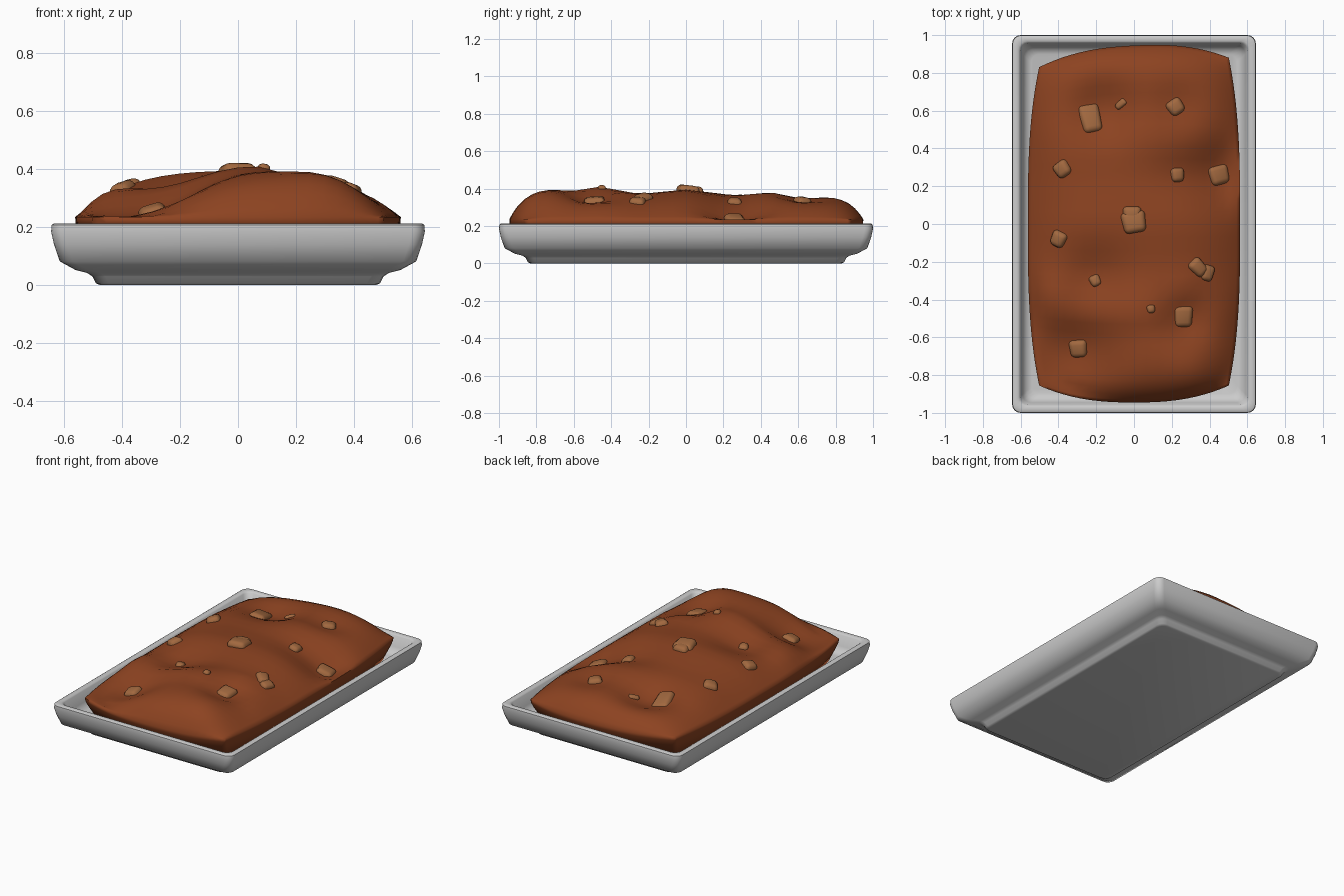
import bpy, bmesh, math
from mathutils import Vector, Matrix
from mathutils.bvhtree import BVHTree

cube = bpy.data.objects.get("Cube")
if cube:
    bpy.data.objects.remove(cube, do_unlink=True)


def material(name, rgb):
    m = bpy.data.materials.new(name)
    m.use_nodes = True
    m.diffuse_color = (*rgb, 1)
    bsdf = m.node_tree.nodes["Principled BSDF"]
    bsdf.inputs["Base Color"].default_value = (*rgb, 1)
    bsdf.inputs["Roughness"].default_value = 0.7
    return m


ceramic = material("light grey ceramic", (0.6, 0.6, 0.6))
chocolate = material("chocolate brown", (0.265, 0.056, 0.015))
nut_tan = material("nut tan", (0.36, 0.14, 0.05))


def finish(name, bm, mat, angle):
    bmesh.ops.recalc_face_normals(bm, faces=bm.faces)
    mesh = bpy.data.meshes.new(name)
    bm.to_mesh(mesh)
    bm.free()
    mesh.materials.append(mat)
    ob = bpy.data.objects.new(name, mesh)
    bpy.context.collection.objects.link(ob)
    bpy.ops.object.select_all(action='DESELECT')
    ob.select_set(True)
    bpy.context.view_layer.objects.active = ob
    bpy.ops.object.shade_smooth_by_angle(angle=math.radians(angle))


def bridge(bm, a, b):
    n = len(a)
    for i in range(n):
        j = (i + 1) % n
        bm.faces.new((a[i], a[j], b[j], b[i]))


# Tray: rounded rectangles following an (inset, height) wall profile
def tray_ring(bm, inset, z, radius=0.045, steps=4):
    ring = []
    for k, (sx, sy) in enumerate(((1, 1), (-1, 1), (-1, -1), (1, -1))):
        for s in range(steps + 1):
            a = math.pi / 2 * (k + s / steps)
            ring.append(bm.verts.new((
                sx * (0.645 - inset - radius) + radius * math.cos(a),
                sy * (1.0 - inset - radius) + radius * math.sin(a), z)))
    return ring


bm = bmesh.new()
profile = [(0.17, 0), (0.155, 0.006), (0.143, 0.03), (0.125, 0.042),
           (0.085, 0.052), (0.03, 0.082), (0.01, 0.14), (0, 0.185),
           (0.002, 0.208), (0.01, 0.213), (0.032, 0.213), (0.042, 0.205),
           (0.055, 0.14), (0.075, 0.11), (0.1, 0.1)]
rings = [tray_ring(bm, *p) for p in profile]
for a, b in zip(rings, rings[1:]):
    bridge(bm, a, b)
bm.faces.new(rings[0])
bm.faces.new(rings[-1])
finish("tray", bm, ceramic, 50)

# Cake: lumpy dome mapped on a bulging rectangle
RIDGE = [(-1, 0.38), (-0.73, 0.4), (-0.58, 0.4), (-0.48, 0.42), (-0.25, 0.375),
         (0, 0.395), (0.26, 0.365), (0.48, 0.395), (0.74, 0.375), (1, 0.35)]
# Hollows and bumps: x, y, radius, height change
LUMPS = [(-0.16, 0.6, 0.18, -0.1), (0.22, 0.62, 0.14, -0.045),
         (0.23, 0.26, 0.13, -0.02), (0.45, 0.26, 0.17, -0.07),
         (-0.21, -0.3, 0.17, -0.062), (-0.29, -0.69, 0.21, -0.125),
         (0.27, -0.49, 0.13, -0.07), (0.12, -0.4, 0.07, 0.005),
         (0.27, -0.34, 0.08, 0.022), (0.32, -0.8, 0.13, 0.025),
         (-0.46, -0.36, 0.13, 0.025), (-0.38, 0.29, 0.15, 0.012)]
EDGE = 0.235


def ridge_height(y):
    for (a, p), (b, q) in zip(RIDGE, RIDGE[1:]):
        if y <= b:
            return p + (q - p) * (y - a) / (b - a)


def cake_point(u, v):
    x = u * (0.562 - 0.06 * abs(v) ** 3)
    y = v * (0.945 - 0.09 * abs(u) ** 2.5 + (0.025 * u if v > 0 else 0))
    dome = (1 - abs(u) ** 3) * (1 - abs(v) ** 14)
    z = EDGE + (ridge_height(y) - EDGE) * dome
    for cx, cy, r, dz in LUMPS:
        spread = math.exp(-((x - cx) ** 2 + (y - cy) ** 2) / r ** 2)
        z += dz * min(1, 3 * dome) * spread
    return Vector((x, y, max(z, EDGE - 0.01)))


def warp(t):
    return math.copysign(1 - (1 - abs(t)) ** 1.4, t)


bm = bmesh.new()
NX, NY = 22, 36
grid = [[bm.verts.new(cake_point(warp(2 * i / NX - 1), warp(2 * j / NY - 1)))
         for i in range(NX + 1)] for j in range(NY + 1)]
for j in range(NY):
    for i in range(NX):
        bm.faces.new((grid[j][i], grid[j][i + 1], grid[j + 1][i + 1], grid[j + 1][i]))
border = (grid[0][:-1] + [row[-1] for row in grid[:-1]]
          + grid[-1][:0:-1] + [row[0] for row in grid[:0:-1]])
previous = border
for scale, z in ((0.998, 0.215), (0.98, 0.18), (0.93, 0.1)):
    ring = [bm.verts.new((v.co.x * scale, v.co.y * scale, z)) for v in border]
    bridge(bm, previous, ring)
    previous = ring
bm.faces.new(previous)
bmesh.ops.recalc_face_normals(bm, faces=bm.faces)
surface = BVHTree.FromBMesh(bm)
finish("chocolate_cake", bm, chocolate, 85)

# Nut chunks: x, y, width, length, turn in degrees
NUTS = [(-0.23, 0.56, 0.115, 0.165, 12), (-0.07, 0.635, 0.04, 0.07, -50),
        (0.22, 0.62, 0.09, 0.09, 35), (-0.38, 0.29, 0.09, 0.09, 35),
        (0.23, 0.26, 0.075, 0.08, 5), (0.45, 0.26, 0.115, 0.11, 15),
        (0, 0.01, 0.13, 0.12, 10), (-0.01, 0.055, 0.1, 0.08, 0),
        (-0.4, -0.08, 0.085, 0.09, -25), (0.34, -0.23, 0.08, 0.105, 45),
        (0.39, -0.26, 0.07, 0.09, -15), (-0.205, -0.3, 0.06, 0.065, 25),
        (0.09, -0.45, 0.045, 0.045, 10), (0.26, -0.49, 0.105, 0.12, 0),
        (-0.295, -0.66, 0.1, 0.1, 5)]
for n, (x, y, w, l, turn) in enumerate(NUTS):
    spot, normal, _, _ = surface.ray_cast(Vector((x, y, 1)), Vector((0, 0, -1)))
    tilt = Vector((0, 0, 1)).rotation_difference(normal).to_matrix().to_4x4()
    height = min(0.05, 0.5 * min(w, l) + 0.008)
    bm = bmesh.new()
    bmesh.ops.create_cube(bm, size=1)
    for v in bm.verts:
        taper = 0.88 if v.co.z > 0 else 1
        skew = 1 + 0.16 * v.co.y
        v.co = Vector((v.co.x * w * taper * skew, v.co.y * l * taper, v.co.z * height))
    bmesh.ops.bevel(bm, geom=bm.edges[:], offset=0.33 * min(w, l, height * 1.4),
                    segments=3, profile=0.5, affect='EDGES')
    bm.transform(Matrix.Translation(spot) @ tilt
                 @ Matrix.Rotation(math.radians(turn), 4, 'Z'))
    finish(f"nut_chunk_{n + 1}", bm, nut_tan, 60)
